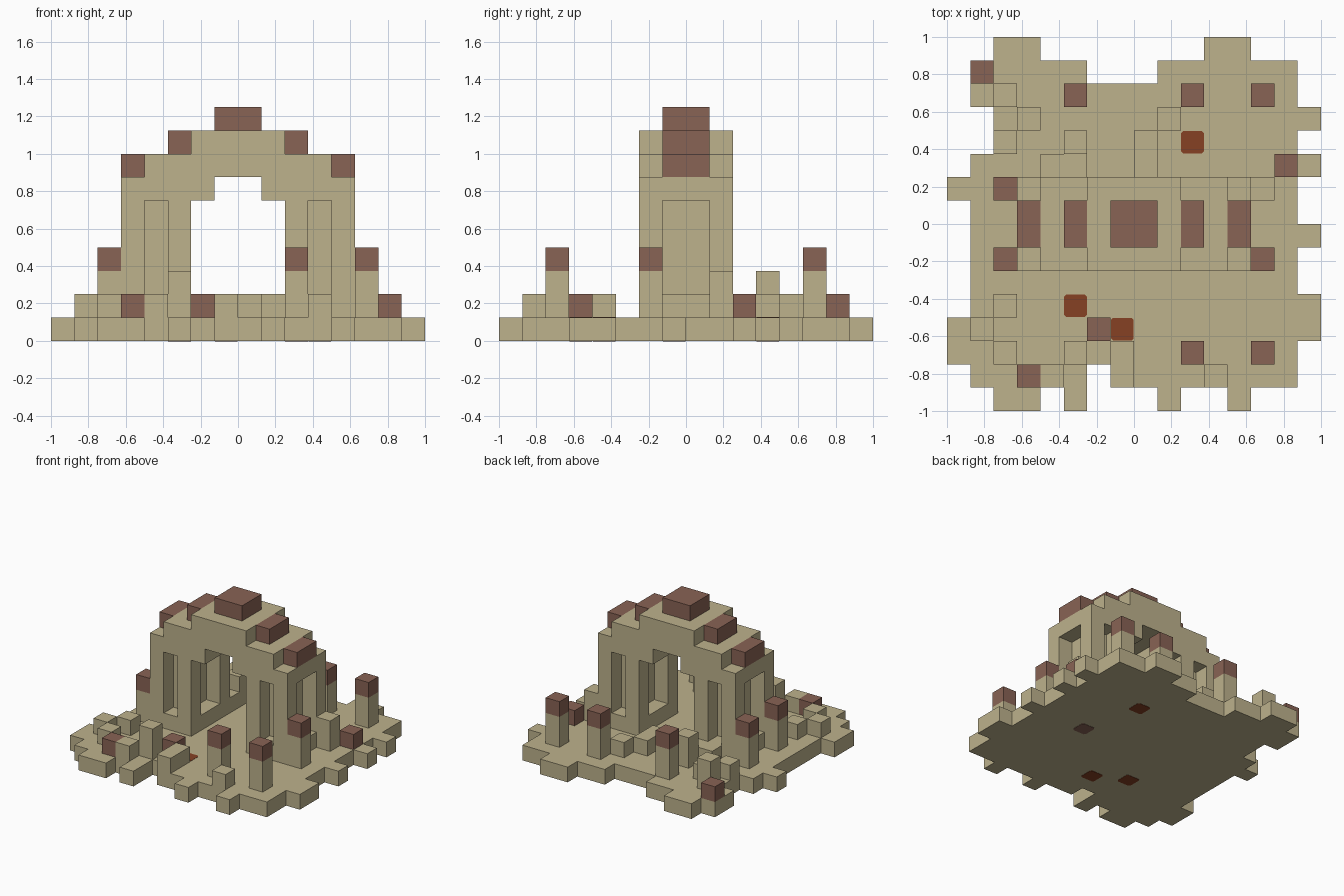
import bpy, bmesh
from mathutils import Vector, Matrix

cube = bpy.data.objects.get("Cube")
if cube:
    bpy.data.objects.remove(cube)

U = 0.125  # block size


def material(name, rgb):
    m = bpy.data.materials.new(name)
    m.use_nodes = True
    m.diffuse_color = (*rgb, 1)
    m.node_tree.nodes["Principled BSDF"].inputs["Base Color"].default_value = (*rgb, 1)
    return m


SAND = material("sandstone", (0.51, 0.445, 0.265))
BROWN = material("brown_capstone", (0.25, 0.125, 0.09))
RED = material("red_ember", (0.24, 0.053, 0.017))

parts = {}  # part name -> set of block cells
tints = {}  # part name -> material


def fill(part, mat, xs, ys, zs):
    """Fill half-open ranges of block cells, taking them over from other parts."""
    tints[part] = mat
    cells = {(x, y, z) for x in range(*xs) for y in range(*ys) for z in range(*zs)}
    for other in parts.values():
        other -= cells
    parts.setdefault(part, set()).update(cells)


# Ragged ground slab: runs of blocks for each row, front to back
rows = [[(2, 4), (5, 6), (9, 10), (12, 13)], [(1, 6), (7, 15)], [(0, 15)], [(0, 16)],
        [(1, 16)], [(1, 15)], [(1, 15)], [(1, 16)], [(1, 15)], [(0, 15)], [(1, 16)],
        [(2, 15)], [(2, 16)], [(1, 15)], [(1, 6), (9, 15)], [(2, 4), (11, 13)]]
for y, runs in enumerate(rows):
    for run in runs:
        fill("ground_slab", SAND, run, (y, y + 1), (0, 1))

# Arch legs: plinth, four corner posts and a recessed core
for name, x in (("right_leg", 3), ("left_leg", 10)):
    fill(name, SAND, (x, x + 3), (6, 10), (1, 2))
    fill(name, SAND, (x + 1, x + 2), (7, 9), (2, 6))
    for px in (x, x + 2):
        for py in (6, 9):
            fill(name, SAND, (px, px + 1), (py, py + 1), (2, 6))

# Stepped arch top
for xs, zs in (((3, 7), (6, 7)), ((9, 13), (6, 7)), ((4, 12), (7, 8)), ((6, 10), (8, 9))):
    fill("arch_top", SAND, xs, (6, 10), zs)

# Capstones on the arch steps
for xs, z in (((3, 4), 7), ((12, 13), 7), ((5, 6), 8), ((10, 11), 8), ((7, 9), 9)):
    fill("arch_capstones", BROWN, xs, (7, 9), (z, z + 1))

# Tall posts with brown caps
for x, y in ((5, 13), (10, 13), (13, 13), (2, 9), (2, 6), (13, 6), (10, 2), (13, 2)):
    fill("posts", SAND, (x, x + 1), (y, y + 1), (1, 3))
    fill("post_caps", BROWN, (x, x + 1), (y, y + 1), (3, 4))

# Low brown stones
for x, y in ((1, 14), (14, 10), (6, 3), (3, 1)):
    fill("brown_stones", BROWN, (x, x + 1), (y, y + 1), (1, 2))

# Broken stumps: low, then higher
for x, y in ((1, 3), (2, 4), (2, 2), (4, 1), (7, 1), (7, 2), (11, 1), (8, 10), (8, 11),
             (9, 12), (4, 10), (5, 10), (2, 11), (3, 12)):
    fill("low_stumps", SAND, (x, x + 1), (y, y + 1), (1, 2))
for x, y in ((5, 2), (5, 11), (13, 9), (2, 13)):
    fill("high_stumps", SAND, (x, x + 1), (y, y + 1), (1, 3))

# Build only the exposed faces of every part
solid = set().union(*parts.values())
directions = [Vector(d) for d in ((1, 0, 0), (0, 1, 0), (0, 0, 1))]
for name, cells in parts.items():
    bm = bmesh.new()
    for cell in sorted(cells):
        centre = Vector(cell) + Vector((0.5, 0.5, 0.5))
        for a in range(3):
            for sign in (1, -1):
                n = directions[a] * sign
                if tuple(int(c) for c in Vector(cell) + n) in solid:
                    continue
                u, v = directions[(a + 1) % 3] / 2, directions[(a + 2) % 3] / 2 * sign
                mid = centre + n / 2
                corners = (mid - u - v, mid + u - v, mid + u + v, mid - u + v)
                bm.faces.new([bm.verts.new((p - Vector((8, 8, 0))) * U) for p in corners])
    bmesh.ops.remove_doubles(bm, verts=bm.verts, dist=0.001)
    bmesh.ops.dissolve_limit(bm, angle_limit=0.01, verts=bm.verts, edges=bm.edges)
    mesh = bpy.data.meshes.new(name)
    bm.to_mesh(mesh)
    bm.free()
    mesh.materials.append(tints[name])
    bpy.context.collection.objects.link(bpy.data.objects.new(name, mesh))

# Chamfered embers set into the slab, just proud of it above and below
for name, x, y, mat in (("back_ember", 10, 11, RED), ("front_ember", 5, 4, RED),
                        ("middle_ember", 7, 3, RED), ("buried_stone", 11, 7, BROWN)):
    bm = bmesh.new()
    bmesh.ops.create_cube(bm, size=1, matrix=Matrix.Diagonal((0.122, 0.122, 0.129, 1)))
    bmesh.ops.bevel(bm, geom=[e for e in bm.edges if abs(e.verts[0].co.z - e.verts[1].co.z) > 0.1],
                    offset=0.012, segments=1, affect='EDGES')
    bmesh.ops.translate(bm, verts=bm.verts, vec=((x - 7.5) * U, (y - 7.5) * U, U / 2))
    mesh = bpy.data.meshes.new(name)
    bm.to_mesh(mesh)
    bm.free()
    mesh.materials.append(mat)
    bpy.context.collection.objects.link(bpy.data.objects.new(name, mesh))
